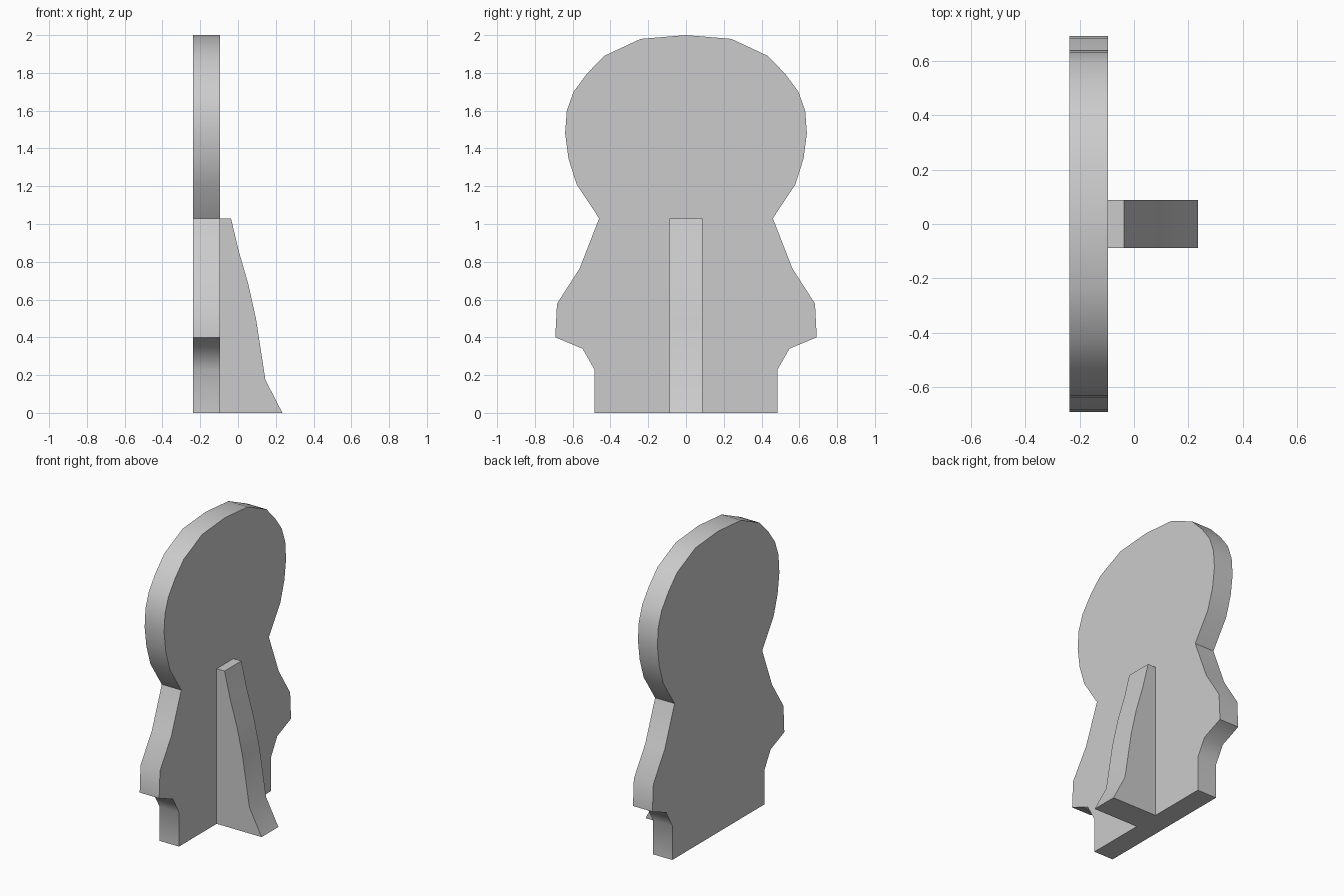
import bpy
import bmesh
import math
from mathutils import Vector

if "Cube" in bpy.data.objects:
    bpy.data.objects.remove(bpy.data.objects["Cube"])


def extruded(name, outline, direction):
    """Solid made by sweeping a flat closed outline along a direction."""
    bm = bmesh.new()
    face = bm.faces.new([bm.verts.new(p) for p in outline])
    swept = bmesh.ops.extrude_face_region(bm, geom=[face])
    moved = [v for v in swept["geom"] if isinstance(v, bmesh.types.BMVert)]
    bmesh.ops.translate(bm, verts=moved, vec=Vector(direction))
    bmesh.ops.recalc_face_normals(bm, faces=bm.faces)
    mesh = bpy.data.meshes.new(name)
    bm.to_mesh(mesh)
    bm.free()
    obj = bpy.data.objects.new(name, mesh)
    bpy.context.collection.objects.link(obj)
    bpy.ops.object.select_all(action="DESELECT")
    obj.select_set(True)
    bpy.context.view_layer.objects.active = obj
    bpy.ops.object.shade_smooth_by_angle(angle=math.radians(40))
    return obj


BACK, FRONT = -0.238, -0.095   # board thickness along x
FIN_HALF = 0.088               # half width of the support

# Silhouette board: half outline (y, z), mirrored about y = 0
half = [(0.484, 0), (0.484, 0.228), (0.548, 0.34), (0.692, 0.40),
        (0.683, 0.578), (0.563, 0.765), (0.46, 1.03), (0.579, 1.21),
        (0.622, 1.345), (0.64, 1.48), (0.631, 1.60), (0.595, 1.70),
        (0.525, 1.795), (0.433, 1.89), (0.24, 1.98)]
outline = half + [(0, 2.0)] + [(-y, z) for y, z in reversed(half)]
extruded("silhouette_board", [(BACK, y, z) for y, z in outline],
         (FRONT - BACK, 0, 0))

# Support strut: side profile (x, z) extruded across y
strut = [(FRONT, 0), (0.235, 0), (0.145, 0.175), (0.095, 0.50),
         (0.055, 0.68), (0.003, 0.86), (-0.037, 1.03), (FRONT, 1.03)]
extruded("support_strut", [(x, -FIN_HALF, z) for x, z in strut],
         (0, 2 * FIN_HALF, 0))
